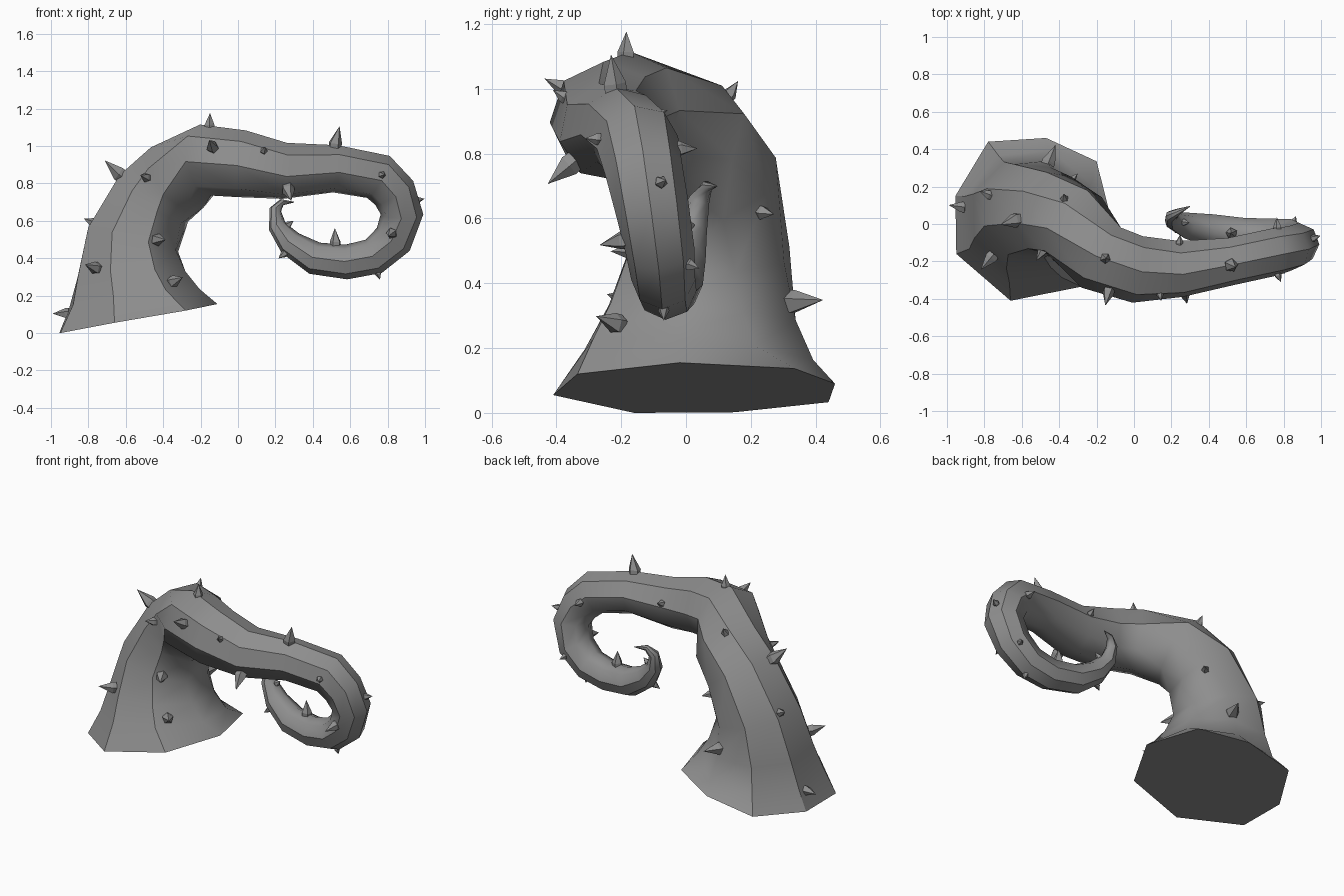
import bpy, bmesh, math
from mathutils import Vector

if "Cube" in bpy.data.objects:
    bpy.data.objects.remove(bpy.data.objects["Cube"])

SIDES = 8
grey = bpy.data.materials.new("stone grey")
grey.diffuse_color = (0.27, 0.27, 0.27, 1)
grey.use_nodes = True
grey.node_tree.nodes["Principled BSDF"].inputs["Base Color"].default_value = grey.diffuse_color

# Centre line: x, y, z, radius, twist in degrees
PATH = [
    (-.54, .03, .077, .435, 30), (-.555, .04, .18, .37, 28), (-.57, .05, .31, .31, 24),
    (-.56, .07, .50, .262, 18), (-.45, .06, .72, .228, 14), (-.325, 0, .832, .215, 7),
    (-.175, -.18, .925, .192, -3),
    (.02, -.243, .905, .18, 4), (.25, -.24, .867, .153, 11), (.52, -.20, .878, .128, 8),
    (.75, -.15, .835, .128, 4), (.835, -.13, .75, .12, 2), (.877, -.105, .635, .114, 2),
    (.83, -.08, .50, .107, 2), (.725, -.07, .41, .099, 2), (.58, -.06, .38, .093, 2),
    (.41, -.035, .40, .088, 0), (.28, -.008, .48, .07, 0), (.21, .018, .57, .048, 0),
    (.20, .042, .66, .032, 0), (.235, .065, .70, .018, 0), (.30, .095, .70, .002, 0),
]
centres = [Vector(p[:3]) for p in PATH]

# Uneven octagon of the cut base
BASE = [(-.95, -.16, 0), (-.66, -.41, .055), (-.28, -.335, .12), (-.11, -.02, .155),
        (-.20, .335, .137), (-.47, .46, .09), (-.78, .44, .033), (-.955, .15, .002)]


def frame(i):
    """Outward and front directions across the tentacle at ring i."""
    a, b = centres[max(i - 1, 0)], centres[min(i + 1, len(PATH) - 1)]
    t = Vector((-.18, 0, .98)) if i == 0 else b - a
    if 0 < i < len(PATH) - 1:
        t = (centres[i] - a).normalized() + (b - centres[i]).normalized()
    t.normalize()
    front = Vector((0, -1, 0))
    front = (front - t * front.dot(t)).normalized()
    out = t.cross(front)
    return (out if out.dot(Vector((-t.z, 0, t.x))) > 0 else -out), front


def ring_point(i, degrees):
    out, front = frame(i)
    a = math.radians(degrees)
    return centres[i] + (out * math.cos(a) + front * math.sin(a)) * PATH[i][3]


def finish(name, bm):
    bmesh.ops.recalc_face_normals(bm, faces=bm.faces)
    mesh = bpy.data.meshes.new(name)
    bm.to_mesh(mesh)
    bm.free()
    mesh.materials.append(grey)
    obj = bpy.data.objects.new(name, mesh)
    bpy.context.collection.objects.link(obj)
    return obj


# Tentacle: eight-sided rings bridged along the centre line
bm = bmesh.new()
rings = [[bm.verts.new(ring_point(i, PATH[i][4] + k * 360 / SIDES)) for k in range(SIDES)]
         for i in range(len(PATH))]
for vert, co in zip(rings[0], BASE):
    vert.co = co
for r0, r1 in zip(rings, rings[1:]):
    for k in range(SIDES):
        n = (k + 1) % SIDES
        bm.faces.new((r0[k], r0[n], r1[n], r1[k])).smooth = True
bm.faces.new(rings[0])
bm.faces.new(rings[-1])
# Ridges stay crisp on the outside, soft on the underside
for r0, r1 in zip(rings, rings[1:]):
    for k in (0, 1, 2, 6, 7):
        bm.edges.get((r0[k], r1[k])).smooth = False
for k in range(SIDES):
    bm.edges.get((rings[0][k], rings[0][(k + 1) % SIDES])).smooth = False
finish("tentacle", bm)

# Thorns: position along the rings, angle around (0 outside, 90 front), length
THORNS = [
    (.8, -8, .075), (3.1, -20, .06), (4.0, 10, .11), (2.3, -112, .105), (6.2, -3, .07),
    (8.95, 8, .1), (4.75, 60, .06), (6.5, 62, .085), (7.5, 57, .04), (8.05, 130, .095),
    (9.95, 80, .04), (12.7, 100, .075), (11.6, -20, .04), (15.4, 180, .08),
    (16.9, 20, .04), (14.1, 0, .035), (1.4, 130, .085), (2.1, 50, .09), (3.15, 118, .09),
    (4.9, -45, .05), (3.8, -130, .05), (8.0, -70, .045), (10.4, -90, .055),
    (13.2, -60, .035), (17.8, 175, .035),
]


def add_thorn(bm, u, degrees, length):
    i = int(u)
    f = u - i
    base = ring_point(i, degrees).lerp(ring_point(i + 1, degrees), f)
    mid = centres[i].lerp(centres[i + 1], f)
    axis = (base - mid).normalized()
    along = (centres[i + 1] - centres[i]).normalized()
    along = (along - axis * along.dot(axis)).normalized()
    side = axis.cross(along)
    wide = length * .29 + .008
    base = mid + (base - mid) * .95
    loops = []
    # sunken root, belly
    for height, width in ((-.1, .95), (.18, 1.0)):
        loops.append([bm.verts.new(base + axis * length * height + wide * width *
                     (along * math.cos(k * math.tau / 5) + side * math.sin(k * math.tau / 5)))
                      for k in range(5)])
    tip = bm.verts.new(base + axis * length * 1.1 + along * length * .15)
    bm.faces.new(loops[0])
    for k in range(5):
        n = (k + 1) % 5
        bm.faces.new((loops[0][k], loops[0][n], loops[1][n], loops[1][k]))
        bm.faces.new((loops[1][k], loops[1][n], tip))


bm = bmesh.new()
for thorn in THORNS:
    add_thorn(bm, *thorn)
finish("thorns", bm)
